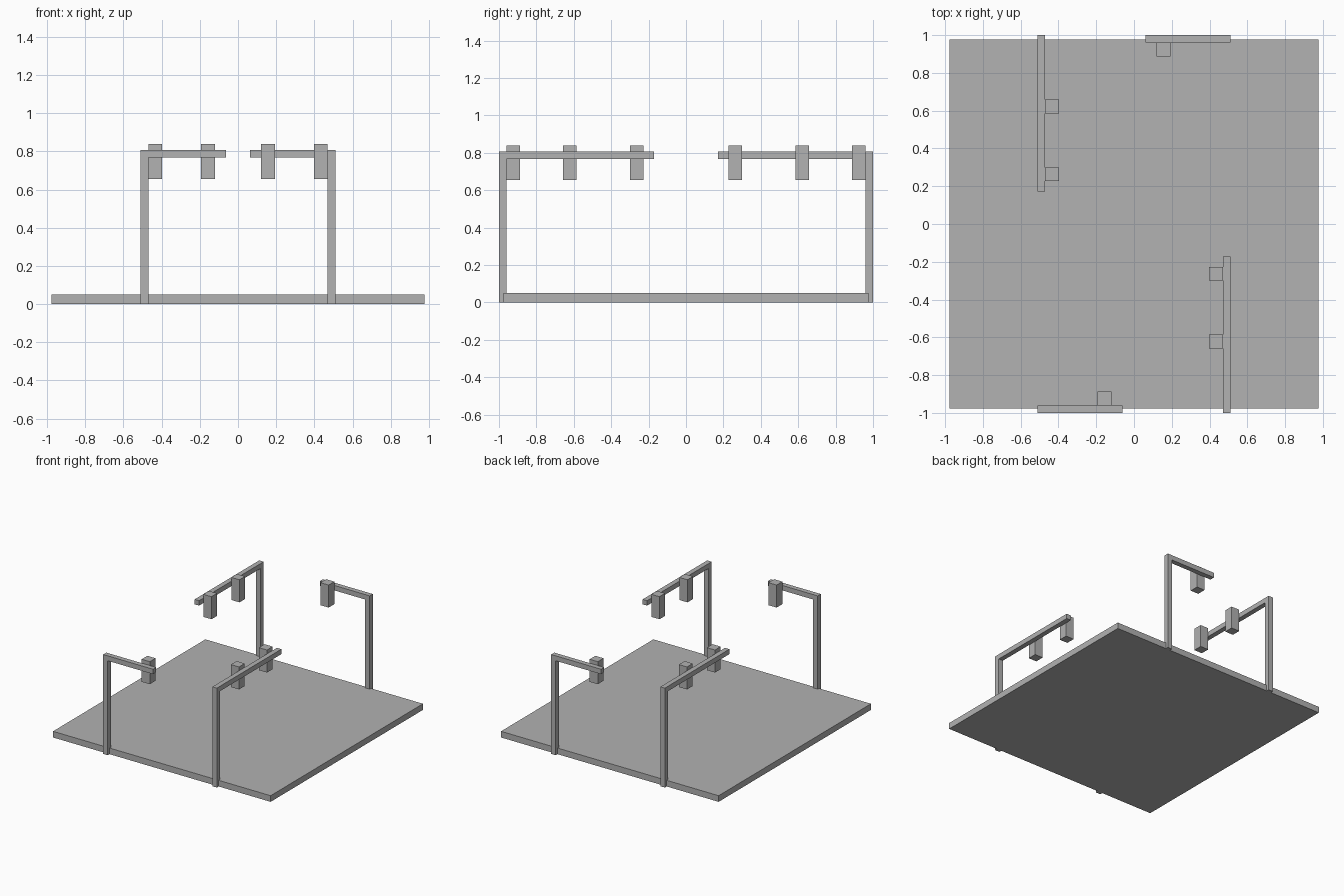
import bpy
from mathutils import Vector

cube = bpy.data.objects.get("Cube")
if cube:
    bpy.data.objects.remove(cube, do_unlink=True)

# Single plain grey
grey = bpy.data.materials.new("plain grey")
grey.use_nodes = True
grey.diffuse_color = (0.445, 0.445, 0.445, 1)
grey.node_tree.nodes["Principled BSDF"].inputs["Base Color"].default_value = grey.diffuse_color


def box(name, low, high):
    """Axis-aligned box between two opposite corners."""
    low, high = Vector(low), Vector(high)
    bpy.ops.mesh.primitive_cube_add(size=1, location=(low + high) / 2)
    obj = bpy.context.object
    obj.name = name
    obj.scale = high - low
    bpy.ops.object.transform_apply(location=False, rotation=False, scale=True)
    obj.data.materials.append(grey)
    return obj


BASE = 0.977       # half width of the ground slab
BAR = 0.04         # thickness of posts and arms
TOP = 0.807        # top of the arms
POST = 0.51        # outer x of the posts
LAMP = 0.073       # lamp width
LAMP_Z = (0.655, 0.838)

box("ground_slab", (-BASE, -BASE, 0), (BASE, BASE, 0.05))

# The two ends are half-turn copies of each other
for end, s in (("front", 1), ("back", -1)):
    def part(name, low, high):
        a = (s * low[0], s * low[1], low[2])
        b = (s * high[0], s * high[1], high[2])
        box(f"{end}_{name}", [min(p) for p in zip(a, b)], [max(p) for p in zip(a, b)])

    inner = -1 + BAR

    # Short mast: arm across the edge, one lamp
    part("short_post", (-POST, -1, 0), (BAR - POST, inner, TOP))
    part("short_arm", (BAR - POST, -1, TOP - BAR), (-0.062, inner, TOP))
    part("short_arm_lamp", (-0.193, inner, LAMP_Z[0]), (LAMP - 0.193, inner + LAMP, LAMP_Z[1]))

    # Long mast: arm reaching over the slab, two lamps
    part("long_post", (POST - BAR, -1, 0), (POST, inner, TOP))
    part("long_arm", (POST - BAR, inner, TOP - BAR), (POST, -0.172, TOP))
    for label, y in (("outer", -0.622), ("inner", -0.263)):
        part(f"long_arm_{label}_lamp",
             (POST - BAR - LAMP, y - LAMP / 2, LAMP_Z[0]),
             (POST - BAR, y + LAMP / 2, LAMP_Z[1]))
